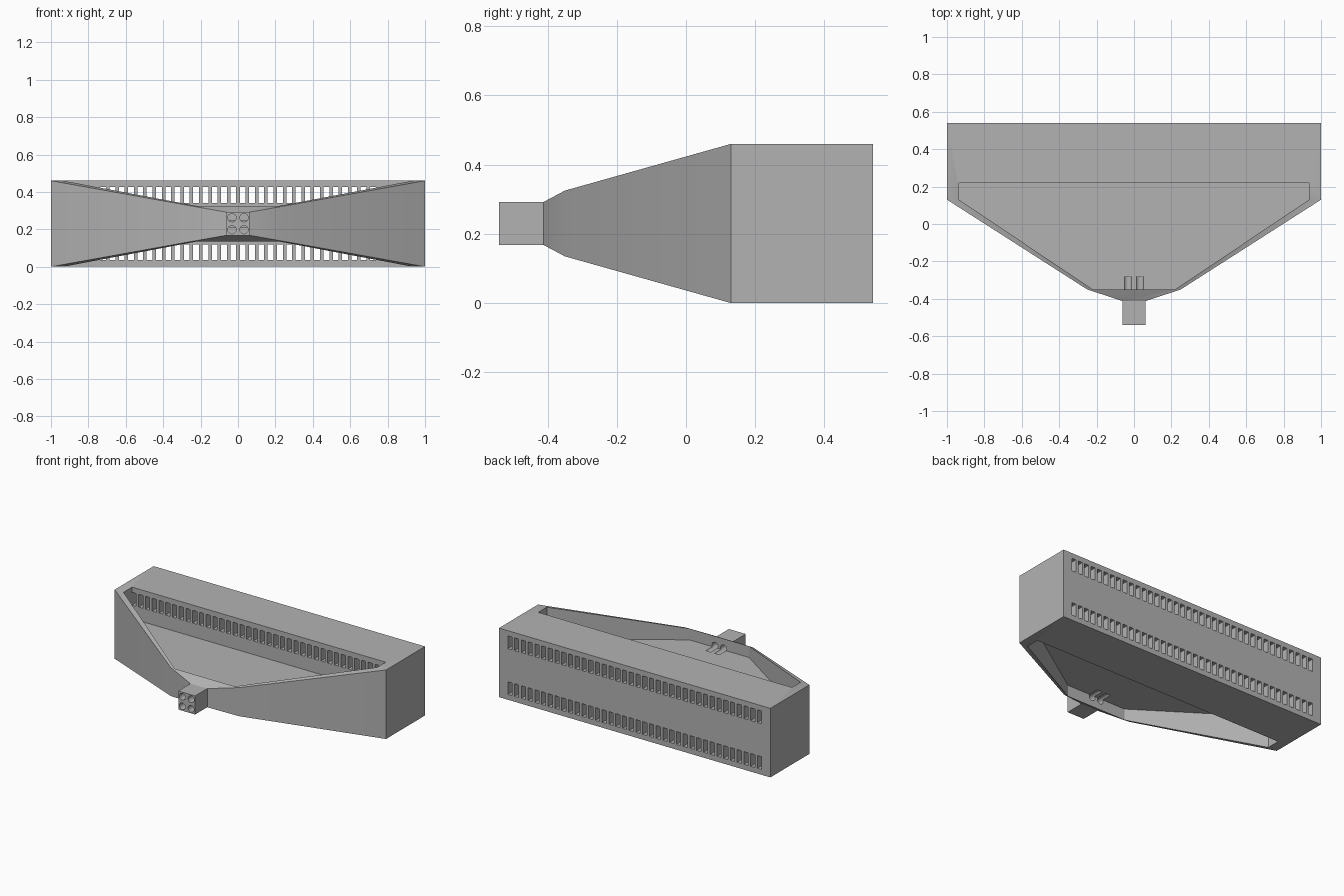
import bpy
import bmesh
from mathutils import Matrix, Vector

cube = bpy.data.objects.get("Cube")
if cube:
    bpy.data.objects.remove(cube, do_unlink=True)

MID = 0.23            # height of the horizontal symmetry plane
HEIGHT = 0.46
PLATE = 0.02          # half thickness of the plate between the pockets


def make_object(name, bm):
    bmesh.ops.recalc_face_normals(bm, faces=bm.faces)
    mesh = bpy.data.meshes.new(name)
    bm.to_mesh(mesh)
    bm.free()
    obj = bpy.data.objects.new(name, mesh)
    bpy.context.collection.objects.link(obj)
    return obj


def add_box(bm, low, high):
    low, high = Vector(low), Vector(high)
    size = high - low
    matrix = Matrix.Translation((low + high) / 2) @ Matrix.Diagonal((*size, 1))
    bmesh.ops.create_cube(bm, size=1, matrix=matrix)


def add_prism(bm, outline, z0, z1):
    face = bm.faces.new([bm.verts.new((x, y, z0)) for x, y in outline])
    top = bmesh.ops.extrude_face_region(bm, geom=[face])["geom"]
    for v in top:
        if isinstance(v, bmesh.types.BMVert):
            v.co.z = z1


grey = bpy.data.materials.new("grey_plastic")
grey.use_nodes = True
colour = (0.45, 0.45, 0.45, 1)
grey.diffuse_color = colour
grey.node_tree.nodes["Principled BSDF"].inputs["Base Color"].default_value = colour

# Outer shell: rectangular sections lofted from the inlet stub to the wide back
sections = [(-0.54, 0.062, 0.062), (-0.412, 0.062, 0.062), (-0.35, 0.25, 0.095),
            (0.13, 1, MID), (0.54, 1, MID)]
bm = bmesh.new()
rings = []
for y, half_width, half_height in sections:
    rings.append([bm.verts.new((sx * half_width, y, MID + sz * half_height))
                  for sx, sz in ((-1, -1), (1, -1), (1, 1), (-1, 1))])
for a, b in zip(rings, rings[1:]):
    for i in range(4):
        j = (i + 1) % 4
        bm.faces.new((a[i], a[j], b[j], b[i]))
bm.faces.new(rings[0])
bm.faces.new(rings[-1])
body = make_object("diffuser_body", bm)
body.data.materials.append(grey)

# Pockets above and below the central plate
half = [(0.22, -0.35), (0.935, 0.13), (0.935, 0.22)]
outline = half + [(-x, y) for x, y in reversed(half)]
bm = bmesh.new()
add_prism(bm, outline, MID + PLATE, HEIGHT + 0.1)
add_prism(bm, outline, -0.1, MID - PLATE)
pockets = make_object("pocket_cutter", bm)

# Two rows of vent slots through the back wall
SLOTS, SLOT_WIDTH, SPAN = 38, 0.031, 0.92
bm = bmesh.new()
for i in range(SLOTS):
    x = -SPAN + 2 * SPAN * i / (SLOTS - 1)
    for z in (0.035, 0.34):
        add_box(bm, (x - SLOT_WIDTH / 2, 0.2, z), (x + SLOT_WIDTH / 2, 0.6, z + 0.085))
slots = make_object("slot_cutter", bm)

# Four round inlet channels that end as grooves in the plate
bm = bmesh.new()
for sx in (-1, 1):
    for sz in (-1, 1):
        centre = Matrix.Translation((sx * 0.032, -0.44, MID + sz * 0.032))
        bmesh.ops.create_cone(bm, cap_ends=True, segments=24, radius1=0.022,
                              radius2=0.022, depth=0.32,
                              matrix=centre @ Matrix.Rotation(1.570796, 4, "X"))
channels = make_object("channel_cutter", bm)

# Cut everything out of the shell and bake the result
cutters = [pockets, slots, channels]
for cutter in cutters:
    cutter.hide_render = True
    cutter.data.materials.append(grey)
    mod = body.modifiers.new(cutter.name, "BOOLEAN")
    mod.operation = "DIFFERENCE"
    mod.solver = "EXACT"
    mod.object = cutter
depsgraph = bpy.context.evaluated_depsgraph_get()
baked = bpy.data.meshes.new_from_object(body.evaluated_get(depsgraph))
body.modifiers.clear()
body.data = baked
for cutter in cutters:
    bpy.data.objects.remove(cutter, do_unlink=True)

# Smooth channel walls, sharp edges elsewhere
bpy.ops.object.select_all(action="DESELECT")
body.select_set(True)
bpy.context.view_layer.objects.active = body
bpy.ops.object.shade_smooth_by_angle(angle=0.3)
